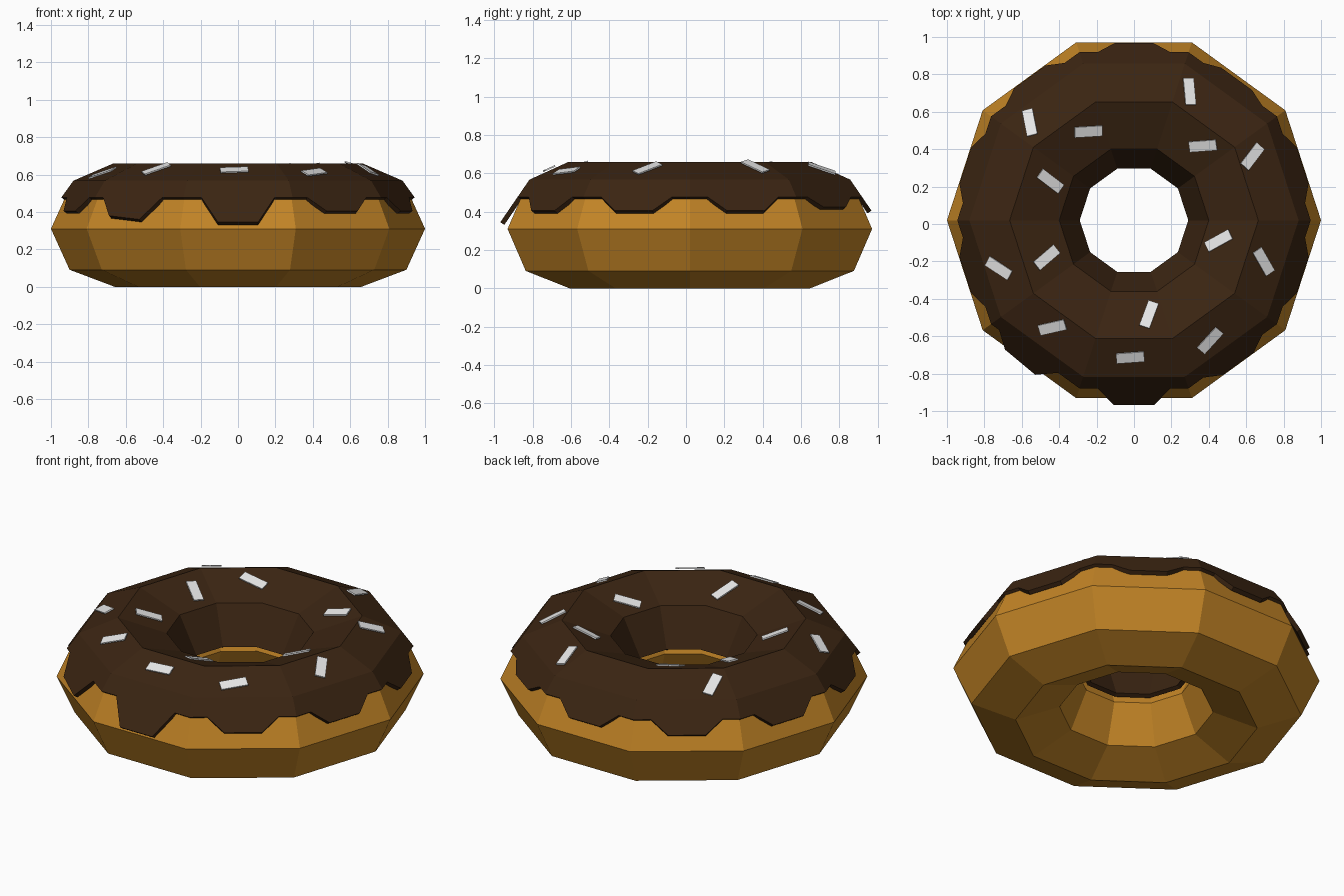
import bpy, bmesh
from math import sin, cos, pi, radians, atan2, floor
from mathutils import Vector, Matrix

if "Cube" in bpy.data.objects:
    bpy.data.objects.remove(bpy.data.objects["Cube"], do_unlink=True)

SIDES = 10
HALF = pi / SIDES
CENTRE_Y = 0.02


def material(name, rgb):
    mat = bpy.data.materials.new(name)
    mat.use_nodes = True
    mat.diffuse_color = (*rgb, 1)
    mat.node_tree.nodes["Principled BSDF"].inputs["Base Color"].default_value = (*rgb, 1)
    return mat


def finish(name, bm, mat):
    mesh = bpy.data.meshes.new(name)
    bm.to_mesh(mesh)
    bm.free()
    mesh.materials.append(mat)
    obj = bpy.data.objects.new(name, mesh)
    bpy.context.collection.objects.link(obj)
    return obj


def ring_point(side, t, r, z):
    """Point on one flat side of the ring; t runs from -1 to 1 along that side."""
    a = (2 * side + 1) * HALF
    out, along = r * cos(HALF), t * r * sin(HALF)
    return (out * cos(a) - along * sin(a), out * sin(a) + along * cos(a) + CENTRE_Y, z)


def loft(name, columns, closed, mat):
    bm = bmesh.new()
    grid = [[bm.verts.new(p) for p in col] for col in columns]
    rows = len(grid[0])
    for i, col in enumerate(grid):
        nxt = grid[(i + 1) % len(grid)]
        for j in range(rows if closed else rows - 1):
            k = (j + 1) % rows
            bm.faces.new((col[j], col[k], nxt[k], nxt[j]))
    return finish(name, bm, mat)


dough_mat = material("golden_dough", (0.54, 0.23, 0.019))
icing_mat = material("dark_chocolate", (0.043, 0.018, 0.006))
white_mat = material("white_sugar", (0.8, 0.8, 0.8))

# Dough: ten-sided ring with an eight-sided section
section = [(0.66 + 0.34 * cos(pi - k * pi / 4), 0.31 + 0.31 * sin(pi - k * pi / 4)) for k in range(8)]
loft("dough_ring", [[ring_point(s, -1, r, z) for r, z in section] for s in range(SIDES)], True, dough_mat)

# Icing: shell with one drip in the middle of every side
SHELL = [(0.29, 0.35), (0.40, 0.565), (0.665, 0.66), (0.88, 0.567)]
TROUGH = 0.477
DRIPS = {1: (0.425, 0.425, 0), 6: (0.38, 0.36, -0.15), 7: (0.345, 0.345, 0)}
columns = []
for side in range(SIDES):
    start, end, shift = DRIPS.get(side, (0.405, 0.405, 0))
    for t, low in ((-1, TROUGH), (-2 / 3, TROUGH), (-1 / 3, start), (1 / 3, end), (2 / 3, TROUGH)):
        t += shift if abs(t) < 1 else 0
        rim = (0.88 + (0.567 - low) * 0.72, low)
        columns.append([ring_point(side, t, r, z) for r, z in SHELL + [rim]])
icing = loft("icing", columns, False, icing_mat)
solid = icing.modifiers.new("thickness", 'SOLIDIFY')
solid.thickness = 0.025
solid.offset = -1

# Sprinkles: x, y and heading in degrees, laid flat on the icing
SPRINKLES = [(.295, .705, 90), (-.555, .54, 105), (-.245, .497, 0), (.37, .42, 8),
             (.63, .36, 48), (-.45, .23, -35), (.455, -.09, 25), (-.47, -.18, 38),
             (-.72, -.235, -28), (.69, -.2, -55), (.08, -.487, 72), (-.435, -.55, 18),
             (-.02, -.71, 5), (.405, -.62, 50)]
for n, (x, y, heading) in enumerate(SPRINKLES, 1):
    side = floor(atan2(y - CENTRE_Y, x) / (2 * HALF))
    a = (2 * side + 1) * HALF
    r = (x * cos(a) + (y - CENTRE_Y) * sin(a)) / cos(HALF)
    (r0, z0), (r1, z1) = SHELL[1:3] if r < SHELL[2][0] else SHELL[2:4]
    slope = (z1 - z0) / (r1 - r0)
    z = z0 + (r - r0) * slope
    grade = slope / cos(HALF)
    up = Vector((-grade * cos(a), -grade * sin(a), 1)).normalized()
    h = radians(heading)
    flat = Vector((cos(h), sin(h), 0))
    length = (flat - up * flat.dot(up)).normalized()
    width = up.cross(length)
    frame = Matrix((length, width, up)).transposed().to_4x4()
    frame.translation = Vector((x, y, z)) + up * 0.01
    bm = bmesh.new()
    bmesh.ops.create_cube(bm, size=1, matrix=frame @ Matrix.Diagonal((0.15, 0.058, 0.008, 1)))
    finish(f"sprinkle_{n}", bm, white_mat)
